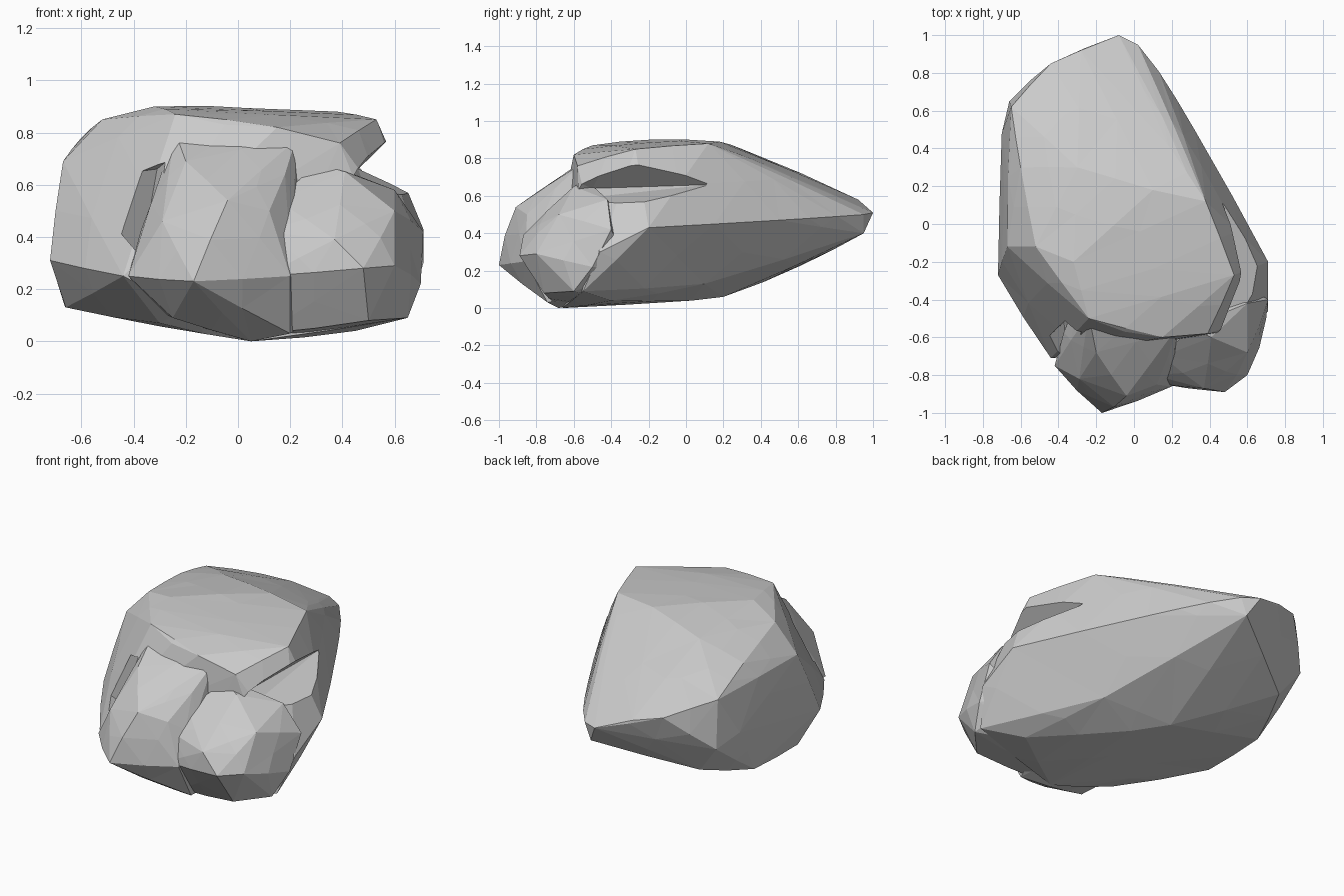
import bpy, bmesh, random

if "Cube" in bpy.data.objects:
    bpy.data.objects.remove(bpy.data.objects["Cube"])

random.seed(4)


def chunk(name, points, cuts=1, bulge=0.012):
    """Faceted stone chunk: convex hull of a few corners, with slightly bulged facets."""
    bm = bmesh.new()
    for p in points:
        bm.verts.new(p)
    bmesh.ops.convex_hull(bm, input=bm.verts)
    loose = [v for v in bm.verts if not v.link_faces]
    bmesh.ops.delete(bm, geom=loose, context='VERTS')
    corners = set(tuple(v.co) for v in bm.verts)
    if cuts:
        long_edges = [e for e in bm.edges if e.calc_length() > 0.3]
        bmesh.ops.subdivide_edges(bm, edges=long_edges, cuts=cuts)
        bmesh.ops.triangulate(bm, faces=bm.faces)
        bm.normal_update()
        for v in bm.verts:
            if tuple(v.co) not in corners:
                v.co += v.normal * bulge * random.uniform(0.2, 1.2)
    bmesh.ops.recalc_face_normals(bm, faces=bm.faces)
    mesh = bpy.data.meshes.new(name)
    bm.to_mesh(mesh)
    bm.free()
    ob = bpy.data.objects.new(name, mesh)
    bpy.context.collection.objects.link(ob)
    return ob


def combine(target, other, operation):
    mod = target.modifiers.new(operation, 'BOOLEAN')
    mod.operation = operation
    mod.solver = 'EXACT'
    mod.object = other
    bpy.context.view_layer.objects.active = target
    bpy.ops.object.modifier_apply(modifier=mod.name)
    bpy.data.objects.remove(other)


# main slab: plateau, back slope, side ridges, sloping underside
top = [(-.52, -.12, .85), (-.32, -.2, .9), (-.24, -.5, .87), (-.05, -.57, .83),
       (.15, -.6, .82), (.39, -.58, .76), (.53, -.27, .85), (.38, .12, .88),
       (.1, .18, .89), (-.3, .3, .85), (.18, .42, .77), (-.6, .3, .78)]
back = [(-.65, .62, .69), (-.44, .85, .61), (-.28, .92, .58), (-.08, 1, .51),
        (.02, .95, .5), (-.02, .95, .4), (-.53, .62, .23), (-.66, .65, .4)]
sides = [(-.67, -.12, .69), (-.7, .48, .45), (-.72, -.27, .31), (-.58, -.45, .27),
         (-.44, -.71, .25), (.71, -.2, .43), (.32, .5, .47), (.13, .81, .49),
         (.71, -.46, .3)]
bottom = [(-.66, -.14, .13), (-.66, .28, .14), (-.1, .2, .06), (.05, .03, .04),
          (.3, .1, .13), (.65, -.55, .09), (.45, -.4, .04), (.05, -.66, 0),
          (-.3, -.55, .07)]
rock = chunk("rock", top + back + sides + bottom, bulge=.007)

# ledge under the overhanging right corner
notch = chunk("ledge_cutter", [(.42, -.5, .64), (.46, .12, .66), (.85, -.3, .5),
                               (.85, -.3, 1.02), (.5, -.9, .55), (.7, -.9, .8)], cuts=0)
combine(rock, notch, 'DIFFERENCE')

# crevice between left lobe and front bulge
crevice = chunk("crevice_cutter", [(-.31, -.46, .66), (-.37, -.52, .32), (-.62, -.75, .62),
                                   (-.2, -.85, .75), (-.35, -.95, .3)], cuts=0)
combine(rock, crevice, 'DIFFERENCE')

# centre front bulge
front = chunk("front_bulge", [(-.24, -.48, .8), (-.2, -.68, .69), (.22, -.56, .77),
                              (.18, -.7, .64), (-.04, -.91, .54), (.12, -.85, .5),
                              (-.29, -.82, .46), (-.17, -1, .23), (-.42, -.75, .25),
                              (.2, -.86, .25), (0, -.92, .23), (.05, -.68, 0),
                              (-.25, -.75, .09), (.2, -.74, .03), (.25, -.3, .3),
                              (-.3, -.4, .6), (-.3, -.4, .12), (.3, -.4, .1)])
combine(rock, front, 'UNION')

# right front bulge, reaching into the centre one
corner = chunk("right_bulge", [(.15, -.7, .54), (.41, -.6, .65), (.6, -.42, .58),
                               (.6, -.68, .5), (.37, -.87, .39), (.71, -.4, .42),
                               (.48, -.89, .28), (.6, -.8, .29), (.7, -.5, .22),
                               (.1, -.8, .42), (.1, -.84, .25), (.65, -.6, .09),
                               (.1, -.7, .03), (.5, -.76, .08), (.4, -.45, .05),
                               (.3, -.3, .3), (.56, -.3, .2), (.3, -.55, .68)])
combine(rock, corner, 'UNION')

for f in rock.data.polygons:
    f.use_smooth = False
